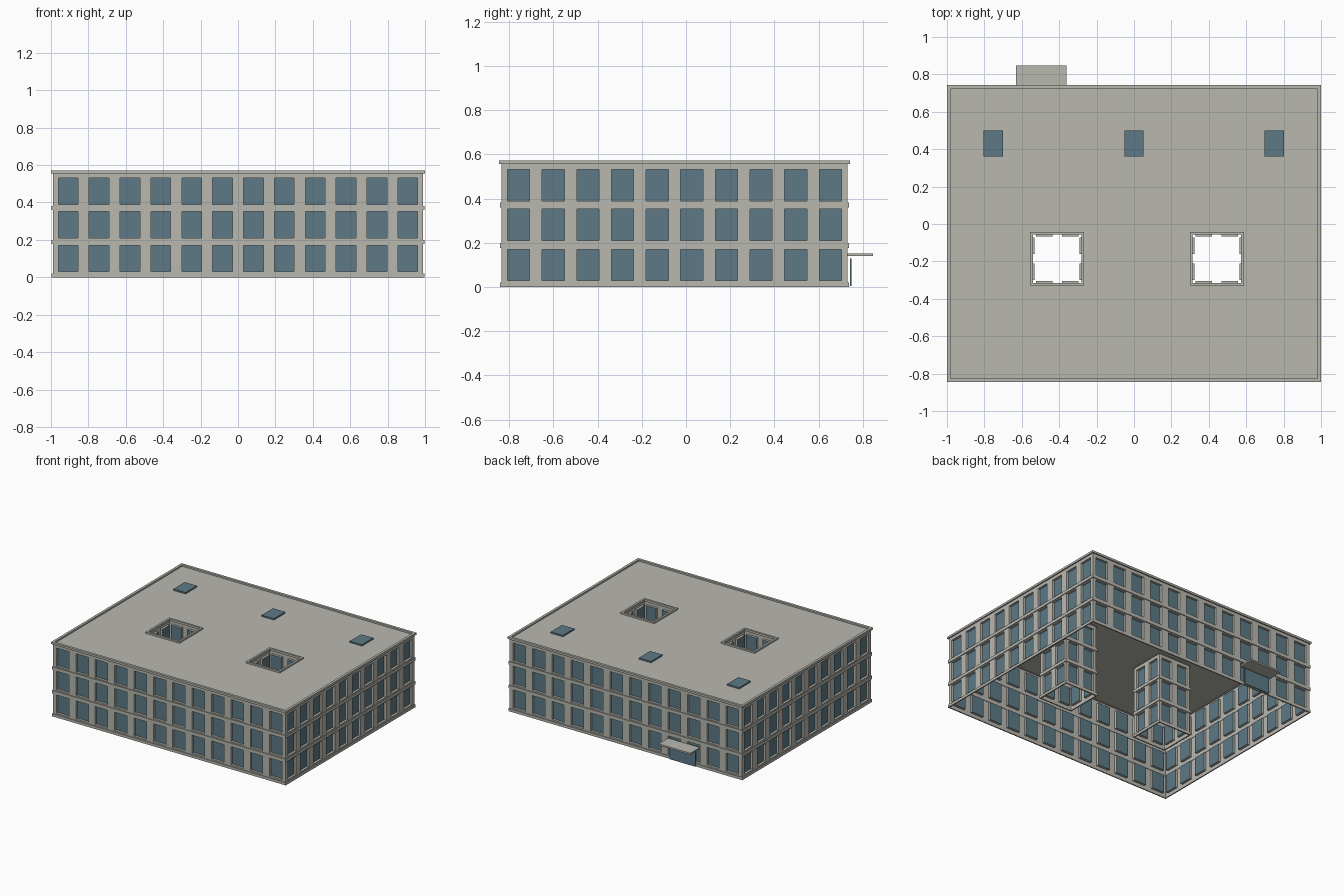
import bpy, bmesh, math
from mathutils import Matrix, Vector

if "Cube" in bpy.data.objects:
    bpy.data.objects.remove(bpy.data.objects["Cube"])


def material(name, rgb):
    m = bpy.data.materials.new(name)
    m.diffuse_color = (*rgb, 1)
    m.use_nodes = True
    m.node_tree.nodes["Principled BSDF"].inputs["Base Color"].default_value = m.diffuse_color
    return m


STONE = material("pale_stone", (0.485, 0.48, 0.435))
GLASS = material("blue_glass", (0.11, 0.195, 0.24))

ROOF_Z = 0.56
FLOORS = [(0.03, 0.17), (0.21, 0.353), (0.39, 0.532)]   # window sill and head heights
RECESS = 0.018
CENTRE_Y = -0.052


def finish(name, bm, *mats):
    me = bpy.data.meshes.new(name)
    bm.to_mesh(me)
    bm.free()
    for m in mats:
        me.materials.append(m)
    ob = bpy.data.objects.new(name, me)
    bpy.context.collection.objects.link(ob)
    return ob


def add_box(bm, x0, x1, y0, y1, z0, z1):
    mat = Matrix.Translation(((x0 + x1) / 2, (y0 + y1) / 2, (z0 + z1) / 2))
    mat = mat @ Matrix.Diagonal((x1 - x0, y1 - y0, z1 - z0, 1))
    bmesh.ops.create_cube(bm, size=1, matrix=mat)


def box(name, mat, *dims):
    bm = bmesh.new()
    add_box(bm, *dims)
    return finish(name, bm, mat)


def ring(name, cx, cy, hx, hy, w, z0, z1):
    """Rectangular band with mitred corners."""
    bm = bmesh.new()
    loops = []
    for inset, z in ((0, z0), (0, z1), (w, z1), (w, z0)):
        a, b = hx - inset, hy - inset
        loops.append([bm.verts.new((cx + sx * a, cy + sy * b, z))
                      for sx, sy in ((-1, -1), (1, -1), (1, 1), (-1, 1))])
    for i in range(4):
        p, q = loops[i], loops[(i + 1) % 4]
        for j in range(4):
            k = (j + 1) % 4
            bm.faces.new((p[j], p[k], q[k], q[j]))
    bmesh.ops.recalc_face_normals(bm, faces=bm.faces)
    return finish(name, bm, STONE)


def walls(name, cx, cy, hx, hy, nx, ny):
    """Four facades with a grid of recessed windows."""
    bm = bmesh.new()
    zs = [0] + [z for f in FLOORS for z in f] + [ROOF_Z]
    for side in range(4):
        half, depth, n = (hx, hy, nx) if side % 2 == 0 else (hy, hx, ny)
        turn = Matrix.Translation((cx, cy, 0)) @ Matrix.Rotation(side * math.pi / 2, 4, 'Z')
        cell = 2 * half / n
        us = [-half]
        for i in range(n):
            c = -half + (i + 0.5) * cell
            us += [c - 0.32 * cell, c + 0.32 * cell]
        us.append(half)

        def quad(pts, index):
            f = bm.faces.new([bm.verts.new(turn @ Vector(p)) for p in pts])
            f.material_index = index

        for i in range(len(us) - 1):
            for j in range(len(zs) - 1):
                a, b, c, d = us[i], us[i + 1], zs[j], zs[j + 1]
                o, r = -depth, -depth + RECESS
                corners = [(a, c), (b, c), (b, d), (a, d)]
                if i % 2 and j % 2:
                    quad([(u, r, z) for u, z in corners], 1)
                    for k in range(4):          # window reveals
                        (u, z), (v, y) = corners[k], corners[(k + 1) % 4]
                        quad([(u, o, z), (v, o, y), (v, r, y), (u, r, z)], 0)
                else:
                    quad([(u, o, z) for u, z in corners], 0)
    bmesh.ops.remove_doubles(bm, verts=bm.verts, dist=1e-5)
    return finish(name, bm, STONE, GLASS)


def block(name, cx, cy, hx, hy, nx, ny, lip):
    """Walls, floor bands and roof lip."""
    walls(name + "_walls", cx, cy, hx, hy, nx, ny)
    for i, (z0, z1) in enumerate(((0.0, 0.02), (0.177, 0.2), (0.359, 0.382))):
        ring(f"{name}_floor_band_{i}", cx, cy, hx + 0.006, hy + 0.006, 0.009, z0, z1)
    ring(name + "_roof_lip", cx, cy, hx + lip, hy + lip, lip + 0.009, 0.556, 0.572)


# Main building and two light shafts
block("building", 0, CENTRE_Y, 0.99, 0.784, 12, 10, 0.01)
SHAFTS = ((-0.411, -0.186), (0.443, -0.186))
for side, (sx, sy) in zip(("left", "right"), SHAFTS):
    block(side + "_shaft", sx, sy, 0.138, 0.138, 2, 2, 0.006)

# Roof sheet with an opening over each shaft
bm = bmesh.new()
xs = [-0.99] + [sx + s * 0.132 for sx, _ in SHAFTS for s in (-1, 1)] + [0.99]
ys = [CENTRE_Y - 0.784, -0.186 - 0.132, -0.186 + 0.132, CENTRE_Y + 0.784]
for i in range(5):
    for j in range(3):
        if not (i in (1, 3) and j == 1):
            bm.faces.new([bm.verts.new((x, y, ROOF_Z)) for x, y in (
                (xs[i], ys[j]), (xs[i + 1], ys[j]), (xs[i + 1], ys[j + 1]), (xs[i], ys[j + 1]))])
bmesh.ops.remove_doubles(bm, verts=bm.verts, dist=1e-5)
finish("roof", bm, STONE)

# Skylights
for i, x in enumerate((-0.752, 0, 0.75)):
    box(f"skylight_{i}", GLASS, x - 0.052, x + 0.052, 0.362, 0.5, ROOF_Z - 0.004, 0.571)

# Rear entrance
box("entrance_canopy", STONE, -0.63, -0.36, 0.73, 0.847, 0.14, 0.152)
box("entrance_glass", GLASS, -0.605, -0.385, 0.742, 0.75, 0.004, 0.128)
